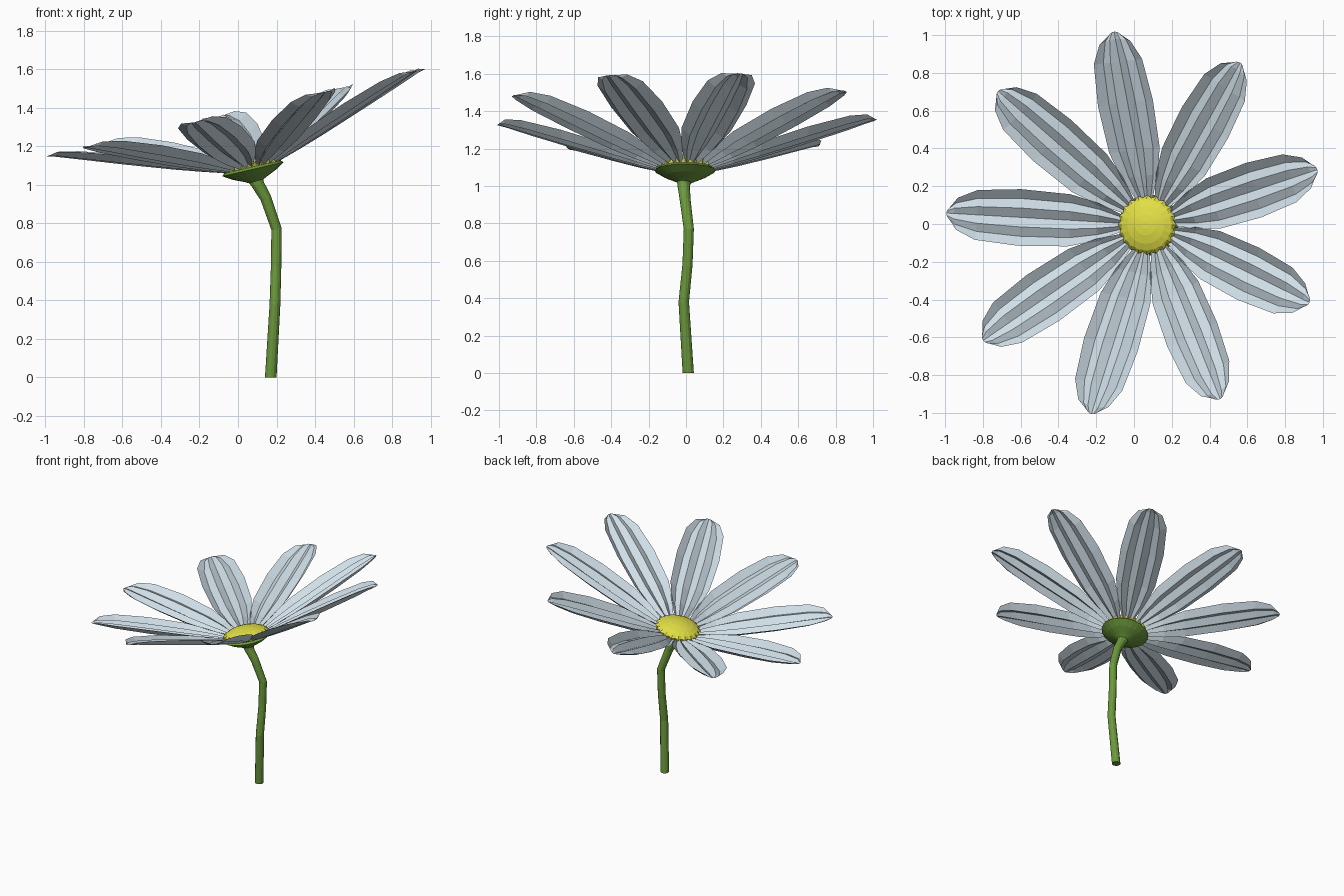
import bpy, bmesh, math
from mathutils import Matrix, Vector

if "Cube" in bpy.data.objects:
    bpy.data.objects.remove(bpy.data.objects["Cube"])


def material(name, rgb):
    m = bpy.data.materials.new(name)
    m.diffuse_color = (*rgb, 1)
    m.use_nodes = True
    m.node_tree.nodes["Principled BSDF"].inputs["Base Color"].default_value = m.diffuse_color
    return m


WHITE = material("petal_white", (0.66, 0.77, 0.84))
YELLOW = material("disc_yellow", (0.76, 0.74, 0.06))
GREEN = material("stem_green", (0.15, 0.32, 0.045))

# the flower head is tilted towards -x
HEAD = Matrix.Translation((0.08, -0.005, 1.07)) @ Matrix.Rotation(math.radians(-13), 4, 'Y')


def build(name, rows, mat, matrix=Matrix(), closed=True, caps=()):
    """Skin a list of point rows; closed rows form tubes, caps lists rows to fill."""
    bm = bmesh.new()
    v = [[bm.verts.new(p) for p in row] for row in rows]
    n = len(rows[0])
    for a, b in zip(v, v[1:]):
        for j in range(n if closed else n - 1):
            k = (j + 1) % n
            bm.faces.new((a[j], a[k], b[k], b[j]))
    for c in caps:
        bm.faces.new(v[c])
    if closed:
        bmesh.ops.recalc_face_normals(bm, faces=bm.faces)
    else:
        for f in bm.faces:
            f.normal_update()
            if f.normal.z < 0:
                f.normal_flip()
    me = bpy.data.meshes.new(name)
    bm.to_mesh(me)
    bm.free()
    me.materials.append(mat)
    ob = bpy.data.objects.new(name, me)
    ob.matrix_world = matrix
    bpy.context.collection.objects.link(ob)
    return ob


def ring(r, z, n, wave=0.0):
    return [((r + wave * (-1) ** i) * math.cos(math.tau * i / n),
             (r + wave * (-1) ** i) * math.sin(math.tau * i / n), z) for i in range(n)]


# petals: pleated strips (radius, half width, height, pleat depth)
profile = [(0.09, 0.03, 0.015, 0.006), (0.15, 0.05, 0.035, 0.010),
           (0.26, 0.10, 0.072, 0.014), (0.40, 0.138, 0.118, 0.016),
           (0.65, 0.15, 0.203, 0.016), (0.87, 0.132, 0.278, 0.013),
           (0.99, 0.085, 0.314, 0.007), (1.03, 0.035, 0.318, 0.001)]
petal_rows = []
for r, w, z, d in profile:
    petal_rows.append([])
    for i in range(7):
        t = i / 3 - 1
        inset = 0.02 * t * t if r > 0.95 else 0
        petal_rows[-1].append((r - inset, t * w, z + d * (-1) ** i + 0.9 * w * w * t * t))
for k in range(9):
    spin = Matrix.Rotation(math.radians(16.5 + 40 * k), 4, 'Z')
    build(f"petal_{k + 1}", petal_rows, WHITE, HEAD @ spin, closed=False)

# yellow disc with a frilled rim
build("flower_disc", [ring(0.145, 0.022, 40, 0.006), ring(0.152, 0.045, 40, 0.007),
                      ring(0.135, 0.062, 40, 0.002), ring(0.10, 0.078, 40),
                      ring(0.055, 0.09, 40), ring(0.02, 0.094, 40)],
      YELLOW, HEAD, caps=(0, -1))

# green cup under the petals
build("calyx", [ring(0.035, -0.055, 20), ring(0.06, -0.042, 20), ring(0.115, -0.018, 20),
                ring(0.163, 0.012, 20), ring(0.15, 0.024, 20)],
      GREEN, HEAD, caps=(0, -1))

# bent stem: path points with radius
path = [(0.17, 0.012, 0, 0.03), (0.192, -0.012, 0.38, 0.028), (0.198, 0.008, 0.58, 0.027),
        (0.2, 0.015, 0.77, 0.027), (0.145, -0.005, 0.93, 0.029), (0.105, -0.012, 1.0, 0.033),
        (0.09, -0.008, 1.035, 0.042)]
pts = [Vector(p[:3]) for p in path]
stem_rows = []
for i, p in enumerate(pts):
    d = pts[min(i + 1, len(pts) - 1)] - pts[max(i - 1, 0)]
    if i == 0:
        d = Vector((0, 0, 1))
    q = Vector((0, 0, 1)).rotation_difference(d.normalized())
    stem_rows.append([p + q @ Vector(c) for c in ring(path[i][3], 0, 12)])
build("stem", stem_rows, GREEN, caps=(0, -1))
